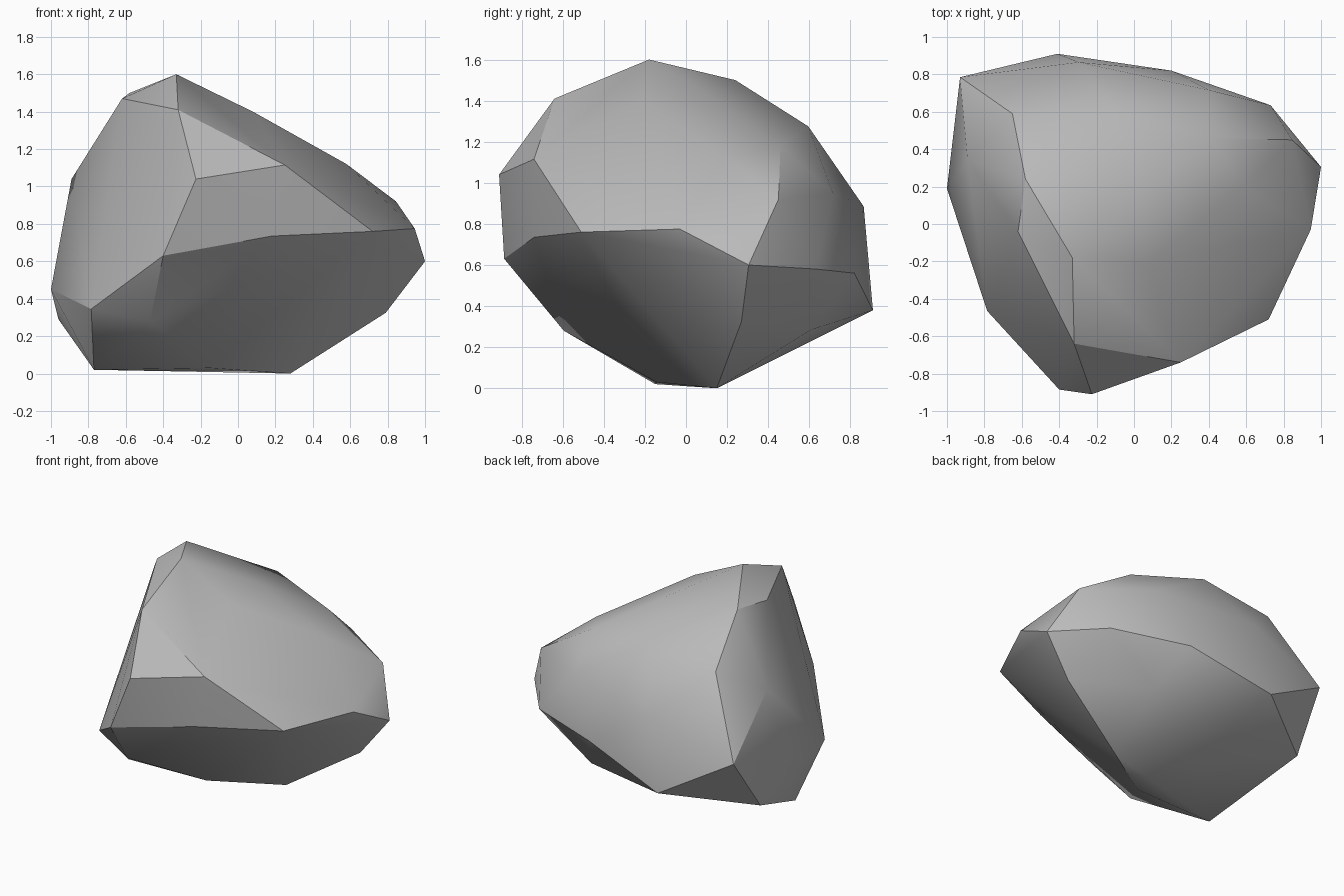
import bpy
import bmesh
import math

default = bpy.data.objects.get("Cube")
if default:
    bpy.data.objects.remove(default, do_unlink=True)


def make_material(name, rgb):
    mat = bpy.data.materials.new(name)
    mat.use_nodes = True
    colour = (*rgb, 1)
    mat.diffuse_color = colour
    mat.node_tree.nodes["Principled BSDF"].inputs["Base Color"].default_value = colour
    return mat


def hull_object(name, corner_groups, mat, sharp_angle):
    """Wrap a set of corner points in a convex skin and shade it by angle."""
    bm = bmesh.new()
    for group in corner_groups:
        for corner in group:
            bm.verts.new(corner)
    result = bmesh.ops.convex_hull(bm, input=bm.verts[:])
    spare = {v for key in ("geom_interior", "geom_unused")
             for v in result[key] if isinstance(v, bmesh.types.BMVert)}
    bmesh.ops.delete(bm, geom=list(spare), context="VERTS")
    bmesh.ops.recalc_face_normals(bm, faces=bm.faces[:])
    mesh = bpy.data.meshes.new(name)
    bm.to_mesh(mesh)
    bm.free()
    mesh.materials.append(mat)
    obj = bpy.data.objects.new(name, mesh)
    bpy.context.collection.objects.link(obj)
    bpy.ops.object.select_all(action="DESELECT")
    obj.select_set(True)
    bpy.context.view_layer.objects.active = obj
    bpy.ops.object.shade_smooth_by_angle(angle=math.radians(sharp_angle))
    return obj


# Ridge running from the peak down to the left shoulder
ridge = [(-.33, -.18, 1.6), (-.32, -.64, 1.41), (-.62, -.04, 1.47),
         (-.58, .24, 1.5), (-.65, .59, 1.2), (-.89, .345, 1.04)]
# Broad sloping top
slope = [(.08, -.21, 1.4), (.04, .155, 1.4), (-.1, .595, 1.275),
         (.415, .46, 1.18), (.58, .2, 1.12), (.845, .45, .92)]
# Front face and its overhanging lip
front = [(-.225, -.91, 1.04), (-.4, -.885, .63), (.25, -.74, 1.115),
         (.18, -.74, .735), (.72, -.51, .76)]
# Pointed end
point = [(.945, -.03, .775), (1, .305, .6), (.79, .27, .325)]
# Back face
back = [(-.93, .785, .68), (-.295, .865, .885), (.405, .715, .95),
        (.73, .635, .58), (.2, .82, .56), (-.41, .91, .38), (.33, .61, .285)]
# Blunt side and underside
base = [(-1, .19, .45), (-.96, .52, .29), (-.785, -.465, .345),
        (-.47, -.595, .28), (-.77, -.15, .02), (-.15, -.145, .03),
        (-.27, .27, .065), (.28, .15, 0)]

stone = make_material("stone grey", (.5, .5, .5))
hull_object("boulder", (ridge, slope, front, point, back, base), stone, 30)
